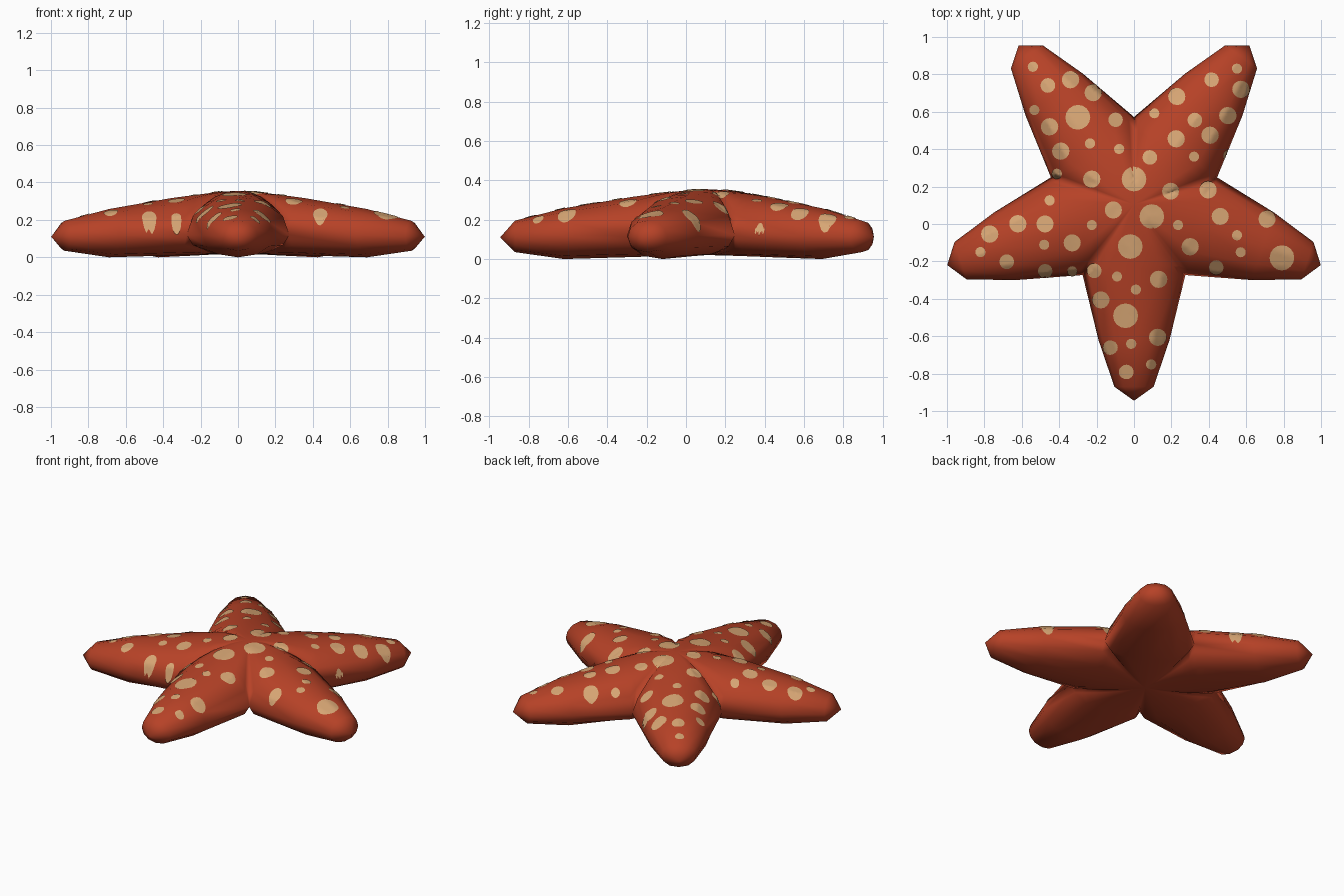
import bpy, bmesh, math
from mathutils import Vector, Matrix
from mathutils.bvhtree import BVHTree

if "Cube" in bpy.data.objects:
    bpy.data.objects.remove(bpy.data.objects["Cube"])

CENTRE = Vector((0, 0.105, 0))
Z_TOP, Z_LOW = 0.355, 0.02        # heights at the middle of the body
# Arm stations: distance along arm, half width, top, middle and bottom height
STATIONS = [(0.378, 0.2745, 0.316, 0.12, 0.01),
            (0.725, 0.190, 0.258, 0.118, 0.0),
            (0.975, 0.105, 0.195, 0.113, 0.035),
            (1.050, 0.0, 0.11, 0.11, 0.11)]
INNER = [1, 0.87, 0.7, 0.5, 0.25, 0]
STEPS = 12


def material(name, rgb):
    m = bpy.data.materials.new(name)
    m.diffuse_color = (*rgb, 1)
    m.use_nodes = True
    m.node_tree.nodes["Principled BSDF"].inputs["Base Color"].default_value = m.diffuse_color
    return m


def section(st, k):
    """Point k of the oval cross-section at one arm station."""
    x, w, zt, zm, zb = st
    a = 2 * math.pi * k / STEPS
    c, s = math.cos(a), math.sin(a)
    y = w * math.copysign(abs(c) ** 0.9, c) if abs(c) > 1e-6 else 0
    return Vector((x, y, zm + (zt - zm if s > 0 else zm - zb) * s))


def inner(k, s, z_mid):
    """Shrink the root section towards the middle of the body."""
    p = section(STATIONS[0], k)
    t = abs(p.y) / STATIONS[0][1]
    f = s ** (1.3 + t)
    return Vector((p.x * s, p.y * s, z_mid + (p.z - z_mid) * f))


def grid(bm, rows, mat):
    vs = [[bm.verts.new(mat @ p) for p in row] for row in rows]
    for r0, r1 in zip(vs, vs[1:]):
        for i in range(len(r0) - 1):
            bm.faces.new((r0[i], r0[i + 1], r1[i + 1], r1[i]))


def finish(bm, name, mat):
    me = bpy.data.meshes.new(name)
    for f in bm.faces:
        f.smooth = True
    bm.to_mesh(me)
    me.materials.append(mat)
    ob = bpy.data.objects.new(name, me)
    bpy.context.collection.objects.link(ob)
    return ob


# Body: five identical arms joined along the valleys
body = bmesh.new()
half = STEPS // 2
for n in range(5):
    m = Matrix.Translation(CENTRE) @ Matrix.Rotation(math.radians(-90 + 72 * n), 4, 'Z')
    grid(body, [[section(st, k) for k in range(STEPS + 1)] for st in STATIONS], m)
    grid(body, [[inner(k, s, Z_TOP) for k in range(half + 1)] for s in INNER], m)
    grid(body, [[inner(k, s, Z_LOW) for k in range(half, STEPS + 1)] for s in INNER], m)
bmesh.ops.remove_doubles(body, verts=body.verts[:], dist=0.0005)
bmesh.ops.recalc_face_normals(body, faces=body.faces[:])
tree = BVHTree.FromBMesh(body)
finish(body, "starfish_body", material("brick red", (0.47, 0.054, 0.02)))

# Spots: thin round plates draped over the top, grouped by radius
LARGE = [(-.30, .57), (0, .24), (.095, .04), (-.02, -.12), (.79, -.18), (-.045, -.49)]
MEDIUM = [(-.45, .52), (-.39, .39), (-.225, .24), (.57, .72), (.50, .58), (.405, .475),
          (.225, .455), (.195, .175), (.395, .18), (-.11, .075), (.46, .04), (-.33, -.10),
          (.30, -.12), (-.475, 0), (-.62, 0), (-.77, -.055), (.71, .025), (-.175, -.405),
          (.13, -.295), (.125, -.605), (-.34, .77), (.23, .68), (-.22, .70)]
SMALL = [(-.46, .74), (-.10, .555), (.415, .77), (.325, .555), (.085, .355), (-.68, -.20),
         (-.21, -.25), (.44, -.23), (-.125, -.66), (-.04, -.79), (-.475, -.25)]
TINY = [(-.54, .84), (-.53, .61), (-.235, .43), (-.08, .40), (-.41, .27), (-.45, .125),
        (.11, .59), (.55, .83), (.32, .36), (.50, .37), (.235, -.005), (-.225, -.005),
        (-.82, -.15), (-.48, -.11), (-.33, -.25), (.55, -.06), (.57, -.15), (-.09, -.28),
        (.01, -.35), (-.015, -.64), (.09, -.75)]


def drape(x, y):
    hit, nor, _, _ = tree.ray_cast(Vector((x, y, 1)), Vector((0, 0, -1)))
    if hit is None:
        hit, nor, _, _ = tree.find_nearest(Vector((x, y, 0.16)))
    return hit + nor * 0.004


spots = bmesh.new()
for radius, places in ((.066, LARGE), (.046, MEDIUM), (.039, SMALL), (.027, TINY)):
    for x, y in places:
        rows = [[drape(x + radius * q * math.cos(math.tau * i / 16),
                       y + radius * q * math.sin(math.tau * i / 16)) for i in range(17)]
                for q in (1, 0.75, 0.5, 0.25, 0)]
        grid(spots, rows, Matrix.Identity(4))
bmesh.ops.remove_doubles(spots, verts=spots.verts[:], dist=0.0002)
for f in spots.faces:
    f.normal_update()
    if f.normal.z < 0:
        f.normal_flip()
finish(spots, "spots", material("sandy tan", (0.68, 0.38, 0.175)))
